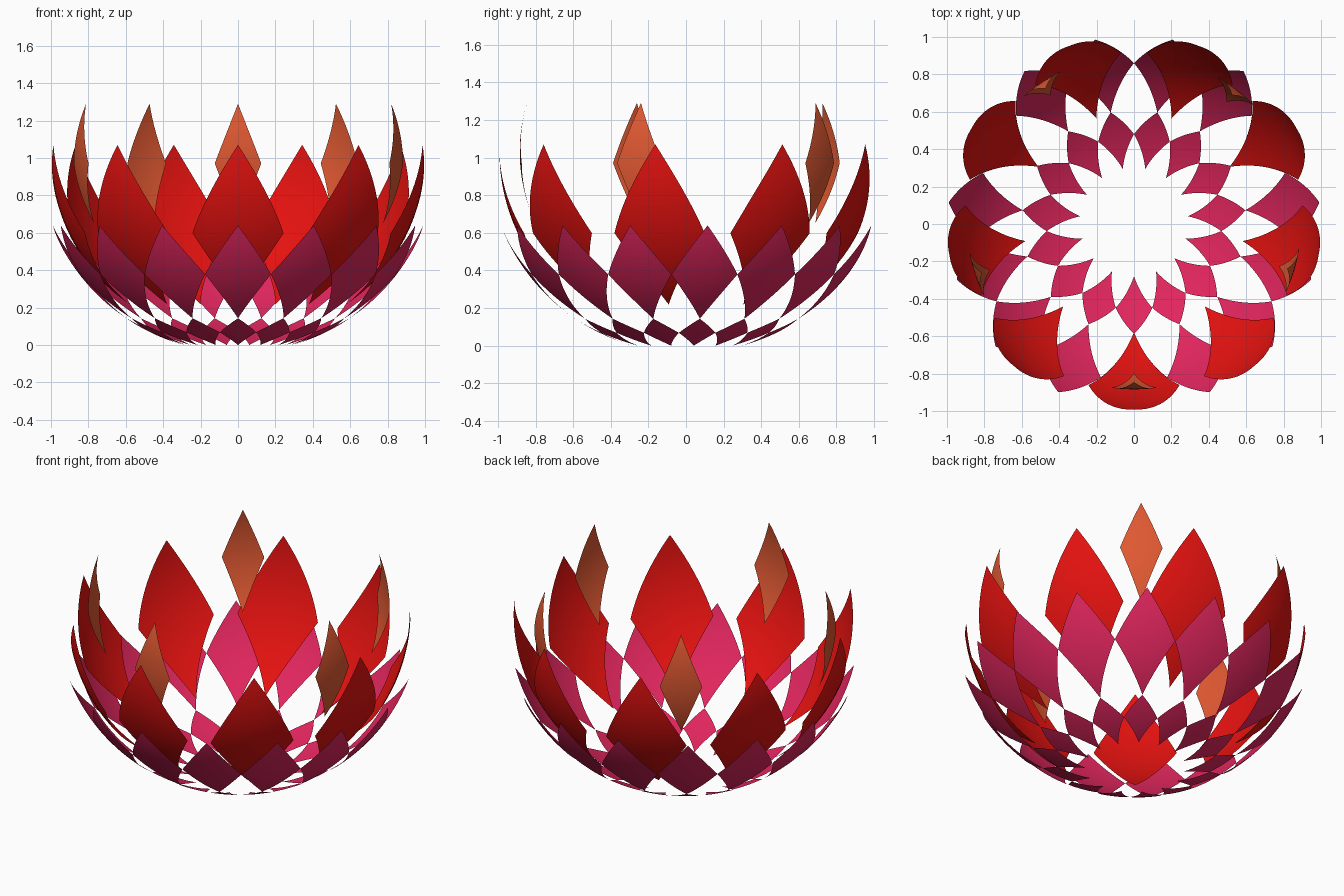
import bpy, bmesh, math

if "Cube" in bpy.data.objects:
    bpy.data.objects.remove(bpy.data.objects["Cube"])

CENTRE_Y, CENTRE_Z = 0.011, 1.03   # common centre of the spherical shells
N = 14                             # grid steps along each petal edge


def material(name, rgb):
    m = bpy.data.materials.new(name)
    m.diffuse_color = (*rgb, 1.0)
    m.use_nodes = True
    m.node_tree.nodes["Principled BSDF"].inputs["Base Color"].default_value = m.diffuse_color
    return m


def petal_ring(name, mat, radius, angles, half, low, mid, high, bulge=0.0):
    """Ring of diamond petals cut from a sphere.
    low/mid/high are angles up from the bottom pole, half is half the width angle."""
    bm = bmesh.new()
    for ang in angles:
        grid = []
        for i in range(N + 1):
            row = []
            for j in range(N + 1):
                s, d = (i + j) / N, (i - j) / N
                if s <= 1:
                    p = low + (mid - low) * s
                else:
                    p = mid + (high - mid) * (s - 1)
                    d *= 1 + bulge * (s - 1)
                p, t = math.radians(p), math.radians(ang + half * d)
                row.append(bm.verts.new((radius * math.sin(p) * math.cos(t),
                                         CENTRE_Y + radius * math.sin(p) * math.sin(t),
                                         CENTRE_Z - radius * math.cos(p))))
            grid.append(row)
        for i in range(N):
            for j in range(N):
                f = bm.faces.new((grid[i][j], grid[i + 1][j],
                                  grid[i + 1][j + 1], grid[i][j + 1]))
                f.smooth = True
    me = bpy.data.meshes.new(name)
    bm.to_mesh(me)
    bm.free()
    me.materials.append(mat)
    ob = bpy.data.objects.new(name, me)
    bpy.context.collection.objects.link(ob)
    return ob


def around(n):
    return [-90 + 360 * k / n for k in range(n)]


magenta = material("magenta", (0.75, 0.019, 0.11))
red = material("red", (0.77, 0.006, 0.005))
orange = material("orange", (0.75, 0.10, 0.032))

# outer shell: small base diamonds and the large diamonds above them
petal_ring("base_petals", magenta, 1.07, around(15), 12, 15.7, 26, 34)
petal_ring("outer_petals", magenta, 1.07, around(15), 12, 34, 52.5, 68.6)
# middle shell: nine tall petals
petal_ring("middle_petals", red, 1.003, around(9), 15.6, 36, 64.5, 92.3, 0.15)
# inner shell: five narrow petals, slightly unevenly spaced
petal_ring("inner_petals", orange, 0.895, [-90, -17, 52.3, 123.5, 198.5], 8, 65, 86.2, 106.9)
